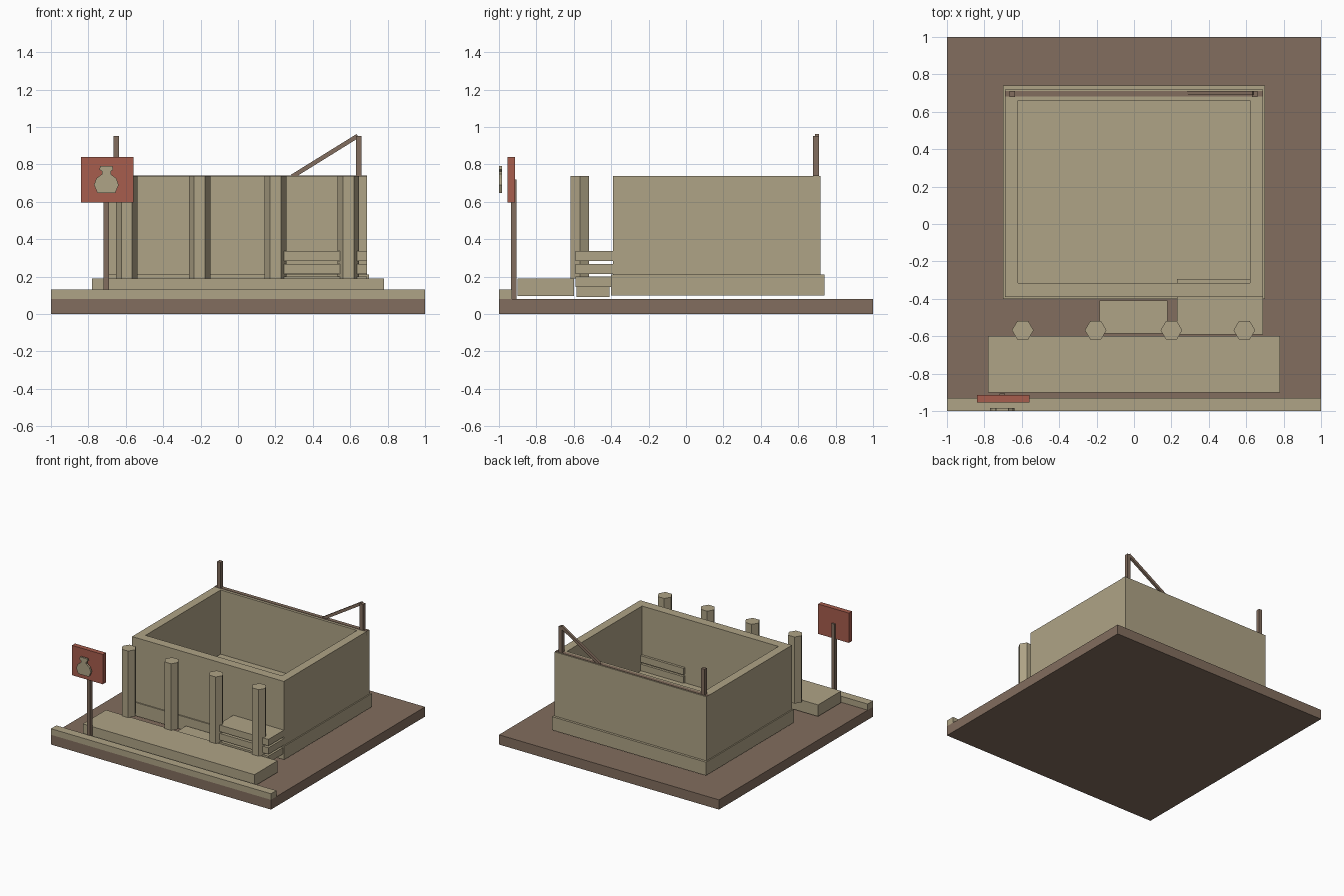
import bpy, bmesh, math
from mathutils import Vector

cube = bpy.data.objects.get("Cube")
if cube:
    bpy.data.objects.remove(cube, do_unlink=True)


def material(name, rgb):
    m = bpy.data.materials.new(name)
    m.use_nodes = True
    m.diffuse_color = (*rgb, 1)
    m.node_tree.nodes["Principled BSDF"].inputs["Base Color"].default_value = (*rgb, 1)
    return m


STONE = material("sandstone", (0.43, 0.37, 0.24))
WOOD = material("brown wood", (0.225, 0.155, 0.112))
RED = material("sign red", (0.385, 0.11, 0.075))


def finish(name, bm, mat):
    bmesh.ops.recalc_face_normals(bm, faces=bm.faces)
    mesh = bpy.data.meshes.new(name)
    bm.to_mesh(mesh)
    bm.free()
    mesh.materials.append(mat)
    obj = bpy.data.objects.new(name, mesh)
    bpy.context.collection.objects.link(obj)
    return obj


def box(name, x, y, z, mat):
    """Box from (min, max) pairs on each axis."""
    bm = bmesh.new()
    bmesh.ops.create_cube(bm, size=1)
    for v in bm.verts:
        v.co = [a[0] if c < 0 else a[1] for c, a in zip(v.co, (x, y, z))]
    return finish(name, bm, mat)


def prism(name, points, depth, mat):
    """Extrude a closed outline along a depth vector."""
    bm = bmesh.new()
    face = bm.faces.new([bm.verts.new(p) for p in points])
    ext = bmesh.ops.extrude_face_region(bm, geom=[face], use_keep_orig=True)
    moved = [g for g in ext["geom"] if isinstance(g, bmesh.types.BMVert)]
    bmesh.ops.translate(bm, vec=depth, verts=moved)
    return finish(name, bm, mat)


# Ground and kerb
box("ground_slab", (-1, 1), (-1, 1), (0, 0.08), WOOD)
box("front_kerb", (-1, 1), (-1, -0.93), (0.08, 0.13), STONE)

# Building: foundation and open-topped walls
box("foundation", (-0.70, 0.70), (-0.40, 0.74), (0.10, 0.21), STONE)
bm = bmesh.new()
rings = []
for x, y0, y1 in ((0.69, -0.39, 0.72), (0.62, -0.315, 0.66)):
    for z in (0.21, 0.737):
        rings.append([bm.verts.new(p) for p in
                      ((-x, y0, z), (x, y0, z), (x, y1, z), (-x, y1, z))])
for a, b in ((0, 1), (1, 3), (3, 2), (2, 0)):
    for i in range(4):
        j = (i + 1) % 4
        bm.faces.new((rings[a][i], rings[a][j], rings[b][j], rings[b][i]))
finish("walls", bm, STONE)

# Roof remains: beam, posts and fallen brace on the back wall
box("back_beam", (-0.69, 0.69), (0.682, 0.712), (0.70, 0.74), WOOD)
for side, x in (("right", -0.65), ("left", 0.645)):
    box(side + "_roof_post", (x - 0.015, x + 0.015), (0.68, 0.71), (0.72, 0.952), WOOD)
top, low, t = Vector((0.64, 0.69, 0.952)), Vector((0.29, 0.69, 0.735)), Vector((-0.006, 0, 0.01))
prism("roof_brace", [top - t, top + t, low + t, low - t], (0, 0.02, 0), WOOD)

# Porch, step and stacked slats
box("porch", (-0.78, 0.78), (-0.90, -0.60), (0.095, 0.19), STONE)
box("step", (-0.185, 0.18), (-0.585, -0.41), (0.09, 0.145), STONE)
for i in range(3):
    z = 0.145 + i * 0.069
    box(f"slat_{i + 1}", (0.23, 0.69), (-0.59, -0.295), (z, z + 0.054), STONE)

# Hexagonal columns
for i, x in enumerate((-0.595, -0.205, 0.2, 0.59)):
    ring = [(x + 0.058 * math.cos(k * math.pi / 3),
             -0.568 + 0.057 * math.sin(k * math.pi / 3), 0.19) for k in range(6)]
    prism(f"column_{i + 1}", ring, (0, 0, 0.547), STONE)

# Hanging sign with flask emblem
box("sign_post", (-0.718, -0.69), (-0.935, -0.905), (0.08, 0.72), WOOD)
box("sign_board", (-0.84, -0.56), (-0.955, -0.915), (0.595, 0.84), RED)
half = [(0.048, 0.648), (0.066, 0.69), (0.053, 0.725), (0.024, 0.747),
        (0.024, 0.763), (0.037, 0.772), (0.033, 0.79)]
outline = half + [(-x, z) for x, z in reversed(half)]
prism("flask_emblem", [(x - 0.704, -1, z) for x, z in outline], (0, 0.016, 0), STONE)
